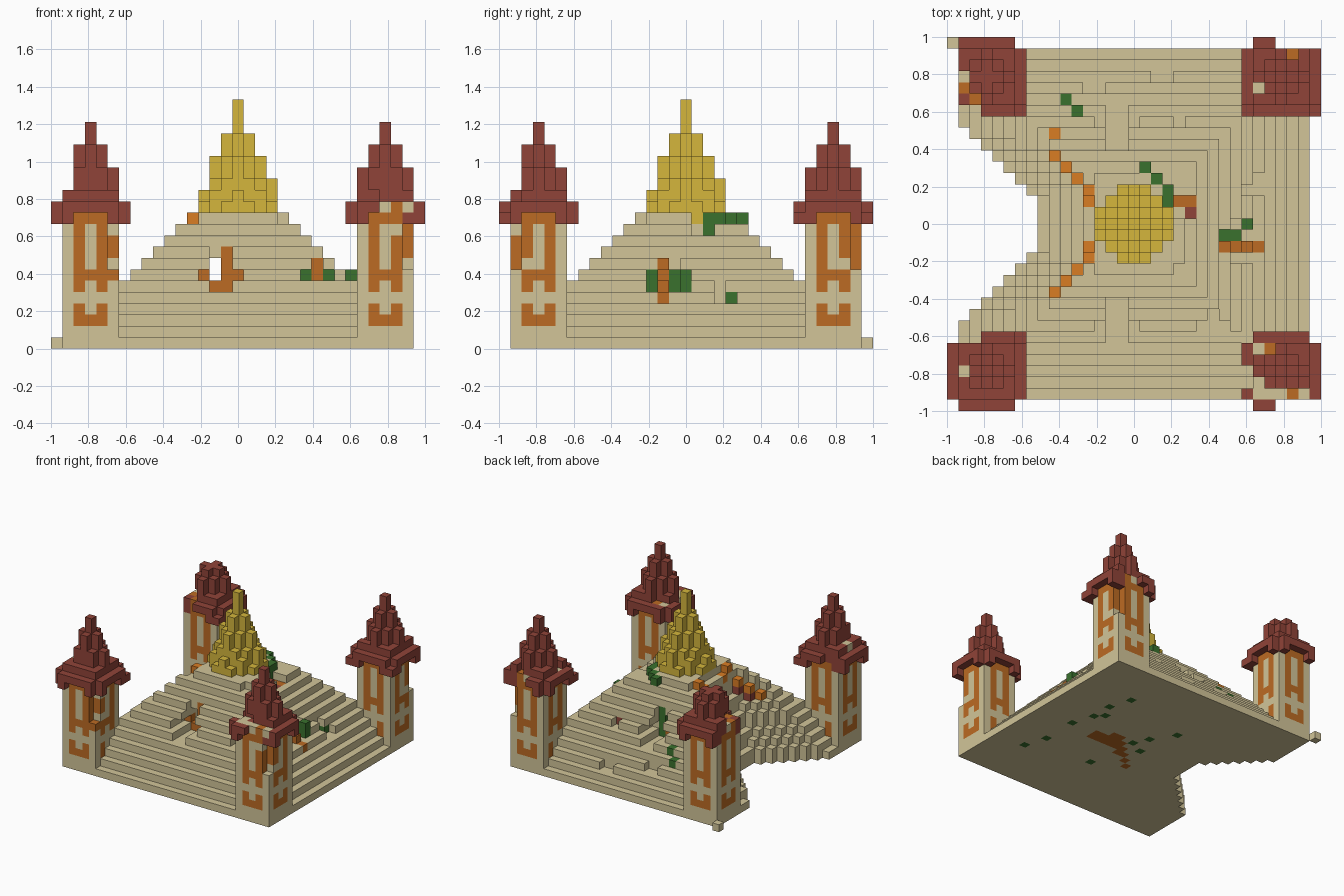
import bpy, bmesh
from mathutils import Vector

if "Cube" in bpy.data.objects:
    bpy.data.objects.remove(bpy.data.objects["Cube"])

UNIT = 2 / 33
PALETTE = {
    "stone": (0.645, 0.558, 0.318),
    "gold": (0.665, 0.470, 0.046),
    "roof_red": (0.280, 0.057, 0.040),
    "orange": (0.505, 0.146, 0.017),
    "bright_orange": (0.700, 0.205, 0.017),
    "green": (0.042, 0.165, 0.027),
}
NAMES = list(PALETTE)
MATERIALS = []
for name, rgb in PALETTE.items():
    mat = bpy.data.materials.new(name)
    mat.use_nodes = True
    mat.diffuse_color = (*rgb, 1)
    mat.node_tree.nodes["Principled BSDF"].inputs["Base Color"].default_value = (*rgb, 1)
    MATERIALS.append(mat)

blocks = {}  # (x, y, layer) -> (part, colour)


def put(part, colour, *cells):
    for cell in cells:
        blocks[cell] = (part, colour)


def carve(xs, ys, layers):
    for x in xs:
        for y in ys:
            for k in layers:
                blocks.pop((x, y, k), None)


def disc(part, colour, cx, cy, k, limit, arm):
    # filled block circle of squared radius limit, with four straight arms
    for dx in range(-3, 4):
        for dy in range(-3, 4):
            on_arm = dx * dy == 0 and abs(dx + dy) <= arm
            if dx * dx + dy * dy <= limit or on_arm:
                put(part, colour, (cx + dx, cy + dy, k))


# Stepped pyramid with a sloping wedge broken out of the -x side
for k in range(12):
    half = 15 - k
    for x in range(-half, half + 1):
        for y in range(-half, half + 1):
            sloped = -x - abs(y) > max(0.9, 6.9 - 0.75 * k)
            broken = sloped and -x > 8.5 - 0.45 * k
            round_top = k == 11 and x * x + y * y > 25
            if not broken and not round_top:
                put("pyramid", "stone", (x, y, k))
put("pyramid", "stone", (-16, 16, 0))

# Orange ridge on red blocks along both edges of the wedge
for side in (-1, 1):
    put("ridge", "bright_orange", (-4, 3 * side, 11), (-4, 2 * side, 10))
    for step in (4, 5, 6):
        put("ridge", "bright_orange", (-step - 1, step * side, 13 - step))
        put("ridge", "roof_red", (-step - 1, step * side, 12 - step))
put("ridge", "bright_orange", (-7, 8, 7))

# Front and back recesses joined by a passage
for side in (-1, 1):
    ys = [side * d for d in range(7, 11)]
    carve((-2, -1), ys, range(5, 9))
    carve((-3, 0), ys, [6])
carve([-2], range(-10, 11), (6, 7))
for k in range(5, 9):
    put("recess", "orange", (-1, -6, k))
    put("recess", "green", (-1, 6, k))
put("recess", "orange", (0, -6, 6), (-2, -6, 5), (-3, -6, 6), (-2, 6, 5), (-3, 6, 6))

# Small niche on the front
carve((6, 7, 8), (-9, -8), [6])
carve([7], [-8], [7])
put("niche", "orange", (7, -7, 6), (7, -7, 7))
put("niche", "green", (6, -7, 6), (8, -7, 6))

# Broken steps and vines beside the spire
carve([4, 5], [1, 2], (10, 11))
carve([4], [3], [11])
carve([3], [4], [11])
put("rubble", "orange", (4, 2, 9), (5, 2, 9))
put("rubble", "roof_red", (5, 1, 9))
put("golden_spire", "gold", (3, 1, 11))
put("vines", "green", (3, 2, 10), (3, 2, 11), (3, 3, 11), (2, 4, 11), (1, 5, 11))

# Vines and rubble on the +x steps
carve([8], [-1], [7])
carve([9], [0], [6])
carve([10], [-1], [5])
carve([9, 10], [-3], (5, 6))
carve([11], [4], [4])
for x in range(8, 12):
    put("rubble", "orange", (x, -2, 15 - x))
put("vines", "green", (8, -1, 6), (9, -1, 6), (9, -1, 5), (10, 0, 6), (10, 0, 5),
    (8, -3, 6), (8, -3, 5), (10, 4, 4))

# Vines and chipped steps on the back
put("vines", "green", (-6, 11, 4), (-6, 11, 3), (-5, 10, 5))
carve([-4, -3], [12], [3])
carve([2, 3], [13], [2])
carve([4], [9], [6])
put("rubble", "roof_red", (4, 8, 6))
carve([10, 11], [3], (4, 5))

# Stains on the underside
for x, y in [(8, 9), (9, 6), (10, 0), (11, -8), (-2, 6), (0, 3), (2, -6), (8, 4),
             (10, -5), (9, 3), (1, 1), (-1, 0)]:
    put("pyramid", "green", (x, y, 0))
for x in range(2, 7):
    for y in (-1, 0):
        put("pyramid", "orange", (x, y, 0))
put("pyramid", "orange", (3, 1, 0), (4, 1, 0), (1, -1, 0), (1, -2, 0), (0, -2, 0),
    (-1, -3, 0), (-2, -4, 0))

# Golden spire, with two buttresses one block shorter
SPIRE = [(10, 3), (8, 3), (5, 3), (2, 2), (2, 2), (1, 1), (1, 1), (0, 0), (0, 0), (0, 0)]
for k, (limit, arm) in enumerate(SPIRE, 12):
    disc("golden_spire", "gold", 0, 0, k, limit, arm)
carve([-3], [0], [14])
carve([0], [-3], [14])

ROOF = [(13, 3), (8, 2), (4, 2), (2, 2), (1, 1), (1, 1), (0, 0), (0, 0)]


def tower(label, cx, cy):
    body, roof = "tower_" + label, "roof_" + label
    for k in range(12):
        for dx in range(-2, 3):
            for dy in range(-2, 3):
                # window frame pattern on all four walls
                across = min(abs(dx), abs(dy))
                wall = max(abs(dx), abs(dy)) == 2
                frame = (across == 1 and k in (2, 3, 5, 6, 7, 8, 9, 10, 11)
                         or across == 0 and k in (2, 6, 11))
                colour = "orange" if wall and frame else "stone"
                put(body, colour, (cx + dx, cy + dy, k))
    # eaves droop at the corners only
    for sx in (-1, 1):
        for sy in (-1, 1):
            put(roof, "roof_red", (cx + 3 * sx, cy + 2 * sy, 11),
                (cx + 2 * sx, cy + 3 * sy, 11), (cx + 2 * sx, cy + 2 * sy, 11))
    for k, (limit, arm) in enumerate(ROOF, 12):
        disc(roof, "roof_red", cx, cy, k, limit, arm)


tower("front_right", -13, -13)
tower("front_left", 13, -13)
tower("back_right", -13, 13)
tower("back_left", 13, 13)

# Extra eave corners and shorter outer ribs on the roofs
put("roof_front_right", "roof_red", (-10, -10, 11))
put("roof_back_right", "roof_red", (-10, 10, 11))
put("roof_back_left", "roof_red", (10, 10, 11), (16, 10, 11))
carve([-15], [-13, 13], (14, 15))
carve([-13, 13], [-15], (14, 15))
carve([-15, -14], [-10, 10], (11, 12))

# Damage: missing tower corners, eaves and one spire tip
carve([-11], [-15], range(7, 11))
carve([15], [-15, 15], range(7, 11))
put("tower_front_right", "stone", (-11, -14, 7), (-11, -14, 10))
put("tower_front_right", "orange", (-11, -15, 6))
put("tower_front_left", "stone", (15, -14, 7), (14, -15, 10))
put("tower_back_left", "stone", (15, 14, 7))
carve(range(13, 16), [-16, 16], (11, 12))
carve([-16], range(10, 17), (11, 12))
carve([-13], [13], range(17, 20))
carve(range(-14, -11), range(12, 15), [17])

# Patches of wall showing through the broken roofs
carve([13, 14, 15], [-15], [13])
carve([11, 12], [-15, -14, -11], [13])
carve([10], [-14, -13], (11, 12))
put("roof_front_left", "stone", (13, -15, 12), (15, -15, 12), (11, -15, 12),
    (12, -15, 12), (11, -14, 12), (11, -11, 12))
put("roof_front_left", "orange", (14, -15, 12), (12, -11, 12))
carve([14], [15], [13])
carve([11], [12], [13])
put("roof_back_left", "orange", (14, 15, 12))
put("roof_back_left", "stone", (13, 15, 12), (11, 12, 12))
carve([-15, -14], [11, 12], [13])
put("roof_back_right", "orange", (-15, 12, 12), (-14, 11, 12))
put("roof_back_right", "stone", (-15, 13, 12))
carve([-15], [13], [13])
carve([-15], [-13], [13])
put("roof_front_right", "stone", (-15, -13, 13))

# Build one mesh per part, keeping only the exposed block faces
DIRECTIONS = [Vector(d) for d in ((1, 0, 0), (-1, 0, 0), (0, 1, 0), (0, -1, 0), (0, 0, 1), (0, 0, -1))]
meshes = {}
for cell, (part, colour) in blocks.items():
    bm, corners = meshes.setdefault(part, (bmesh.new(), {}))
    centre = Vector(cell) + Vector((0, 0, 0.5))
    for normal in DIRECTIONS:
        if tuple(int(c + n) for c, n in zip(cell, normal)) in blocks:
            continue
        u = Vector((normal.y, normal.z, normal.x))
        w = normal.cross(u)
        verts = []
        for a, b in ((-1, -1), (1, -1), (1, 1), (-1, 1)):
            point = (centre + (normal + u * a + w * b) / 2) * UNIT
            key = tuple(round(c / UNIT * 2) for c in point)
            if key not in corners:
                corners[key] = bm.verts.new(point)
            verts.append(corners[key])
        face = bm.faces.new(verts)
        face.material_index = NAMES.index(colour)

for part, (bm, corners) in meshes.items():
    mesh = bpy.data.meshes.new(part)
    bm.to_mesh(mesh)
    bm.free()
    for mat in MATERIALS:
        mesh.materials.append(mat)
    bpy.context.collection.objects.link(bpy.data.objects.new(part, mesh))
